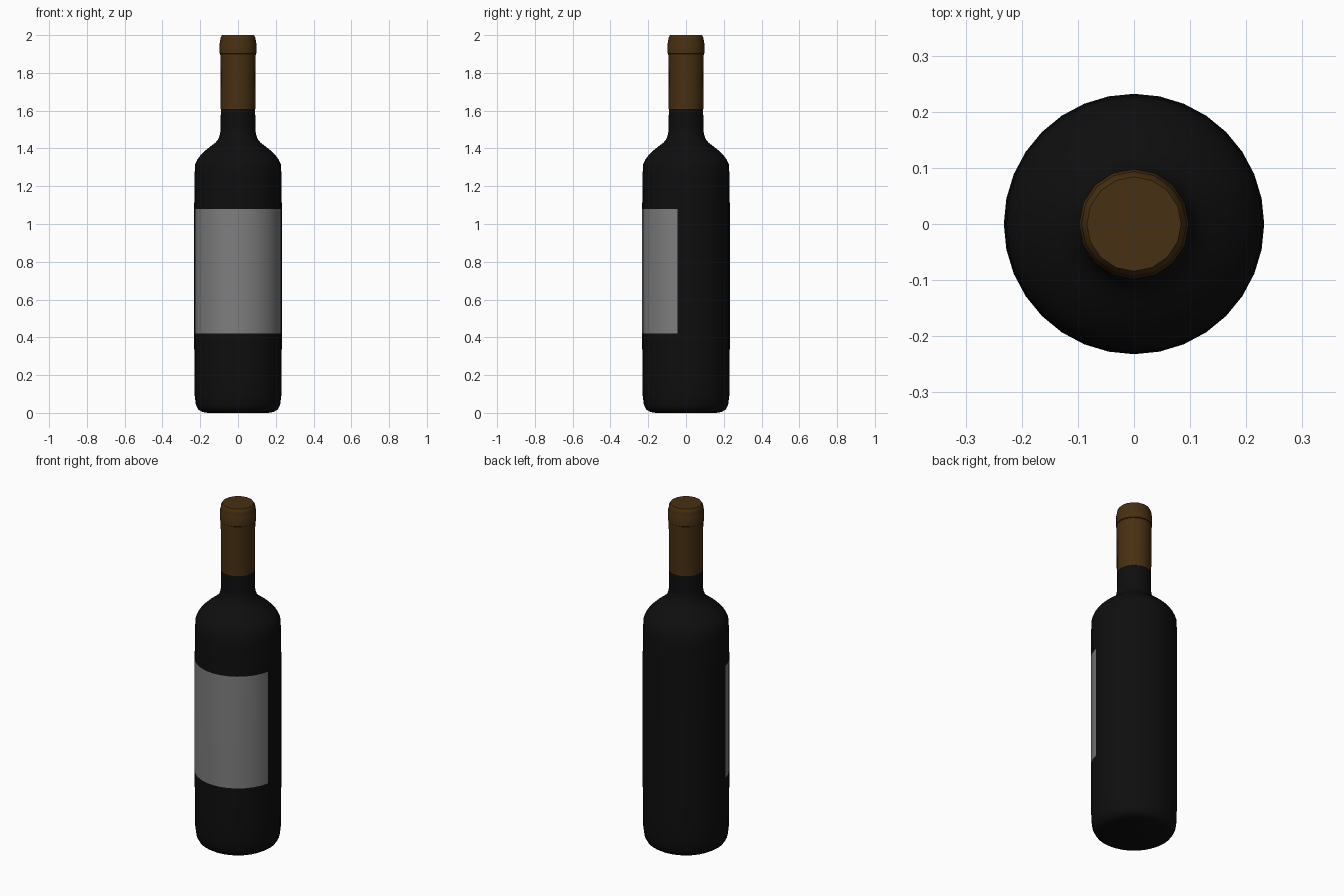
import bpy
import bmesh
from math import cos, sin, tau, radians

cube = bpy.data.objects.get("Cube")
if cube:
    bpy.data.objects.remove(cube, do_unlink=True)


def material(name, color):
    mat = bpy.data.materials.new(name)
    mat.use_nodes = True
    mat.diffuse_color = (*color, 1)
    bsdf = next(n for n in mat.node_tree.nodes if n.type == "BSDF_PRINCIPLED")
    bsdf.inputs["Base Color"].default_value = (*color, 1)
    bsdf.inputs["Roughness"].default_value = 0.5
    return mat


def lathe(name, profile, sides, mats, rule=None):
    """Spin (radius, height) points round the z axis and close both ends."""
    bm = bmesh.new()
    rings = [[bm.verts.new((r * cos(tau * i / sides), r * sin(tau * i / sides), z))
              for i in range(sides)] for r, z in profile]
    for low, high in zip(rings, rings[1:]):
        for i in range(sides):
            j = (i + 1) % sides
            bm.faces.new((low[i], low[j], high[j], high[i]))
    bm.faces.new(rings[0][::-1])
    bm.faces.new(rings[-1])
    bm.normal_update()
    if rule:
        for face in bm.faces:
            face.material_index = rule(face.calc_center_median())
    mesh = bpy.data.meshes.new(name)
    bm.to_mesh(mesh)
    bm.free()
    obj = bpy.data.objects.new(name, mesh)
    bpy.context.collection.objects.link(obj)
    for mat in mats:
        mesh.materials.append(mat)
    bpy.ops.object.select_all(action="DESELECT")
    obj.select_set(True)
    bpy.context.view_layer.objects.active = obj
    bpy.ops.object.shade_smooth_by_angle(angle=radians(40))
    return obj


glass = material("dark glass", (0.0045, 0.0045, 0.0045))
paper = material("grey label paper", (0.21, 0.21, 0.21))
foil = material("brown foil", (0.064, 0.029, 0.006))

# Bottle body and shoulder, with the label wrapped round the front half
LABEL_LOW, LABEL_HIGH = 0.42, 1.08


def label_rule(c):
    return int(LABEL_LOW < c.z < LABEL_HIGH and c.y < -0.04)


body = [(0.16, 0), (0.19, 0.005), (0.21, 0.018), (0.223, 0.042), (0.229, 0.09),
        (0.231, 0.2), (0.232, LABEL_LOW), (0.232, LABEL_HIGH), (0.23, 1.26),
        (0.227, 1.315), (0.215, 1.342), (0.195, 1.368), (0.168, 1.393),
        (0.14, 1.415), (0.118, 1.432), (0.104, 1.45), (0.096, 1.472), (0.091, 1.5)]
lathe("bottle_body", body, 32, [glass, paper], label_rule)

# Straight neck
lathe("bottle_neck", [(0.092, 1.485), (0.091, 1.62)], 16, [glass])

# Foil sleeve, and the wider collar with a rounded top
lathe("foil_sleeve", [(0.0925, 1.608), (0.094, 1.9)], 16, [foil])
collar = [(0.09, 1.897), (0.098, 1.903), (0.098, 1.955), (0.094, 1.965),
          (0.094, 1.975), (0.091, 1.989), (0.084, 2.0)]
lathe("foil_collar", collar, 16, [foil])
